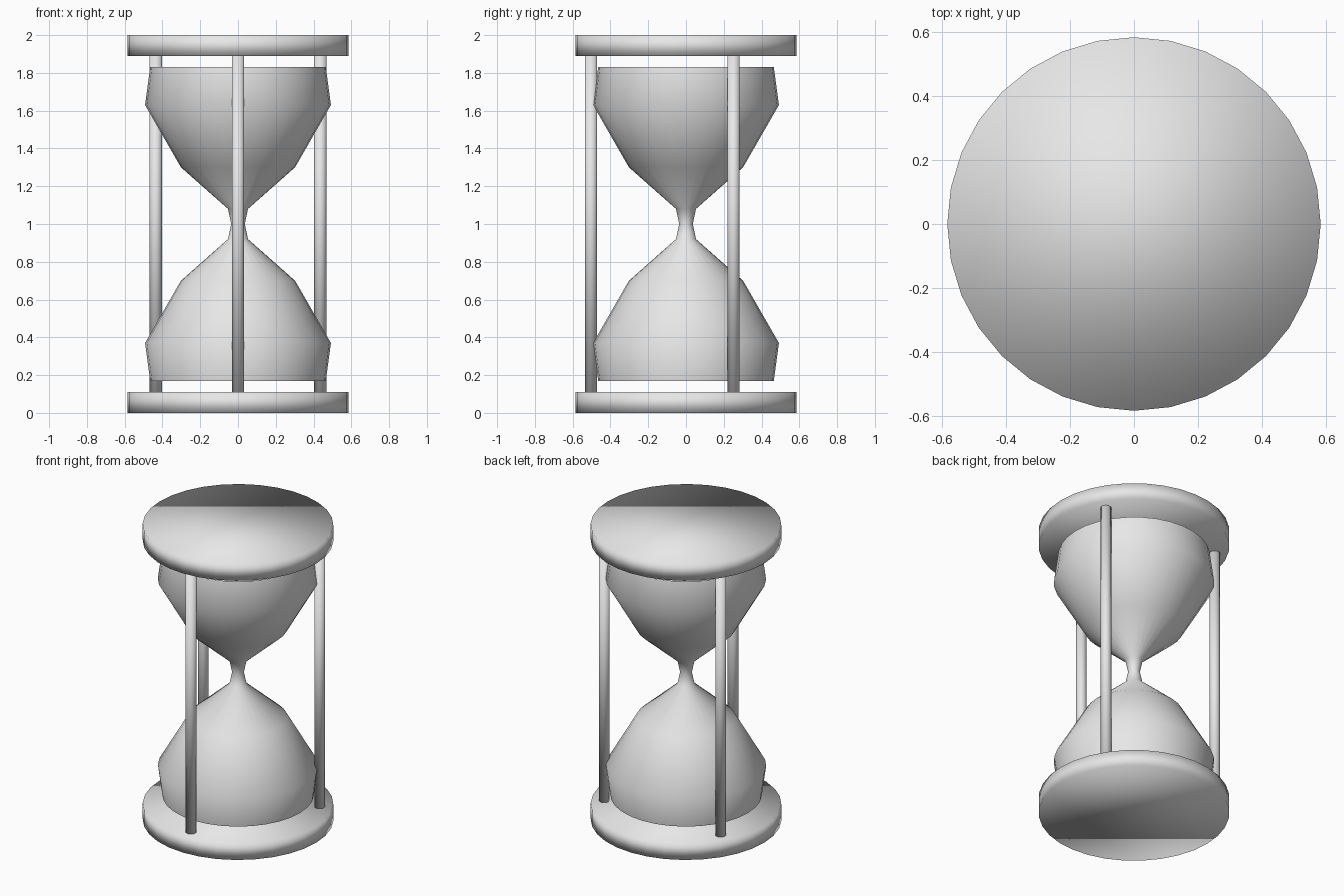
import bpy, bmesh
from math import sin, cos, pi, radians

cube = bpy.data.objects.get("Cube")
if cube:
    bpy.data.objects.remove(cube, do_unlink=True)

# One plain grey for everything
grey = bpy.data.materials.new("plain_grey")
grey.use_nodes = True
grey.diffuse_color = (0.8, 0.8, 0.8, 1)
grey.node_tree.nodes["Principled BSDF"].inputs["Base Color"].default_value = (0.8, 0.8, 0.8, 1)


def finish(name, bm):
    """Turn a bmesh into a fully smooth-shaded object."""
    bmesh.ops.recalc_face_normals(bm, faces=bm.faces)
    for face in bm.faces:
        face.smooth = True
    mesh = bpy.data.meshes.new(name)
    bm.to_mesh(mesh)
    bm.free()
    mesh.materials.append(grey)
    obj = bpy.data.objects.new(name, mesh)
    bpy.context.collection.objects.link(obj)
    return obj


def lathe(name, profile, x=0, y=0, capped=True, sides=32):
    """Revolve (radius, height) points about a vertical axis at x, y."""
    bm = bmesh.new()
    rings = []
    for r, z in profile:
        angles = [2 * pi * i / sides for i in range(sides)]
        rings.append([bm.verts.new((x + r * sin(a), y + r * cos(a), z)) for a in angles])
    for low, high in zip(rings, rings[1:]):
        for i in range(sides):
            j = (i + 1) % sides
            bm.faces.new((low[i], low[j], high[j], high[i]))
    if capped:
        bm.faces.new(rings[0])
        bm.faces.new(rings[-1])
    return finish(name, bm)


# Round end plates
PLATE_R, PLATE_H = 0.585, 0.11
lathe("bottom_plate", [(PLATE_R, 0), (PLATE_R, PLATE_H)])
lathe("top_plate", [(PLATE_R, 2 - PLATE_H), (PLATE_R, 2)])

# Glass bulbs, mirrored about the neck and open at both ends
half = [(0.465, 0.17), (0.492, 0.37), (0.302, 0.70), (0.053, 0.92)]
neck = [(0.036, 1.0)]
lathe("glass_bulbs", half + neck + [(r, 2 - z) for r, z in reversed(half)], capped=False)

# Three posts, evenly spaced, the first at the front
for label, angle in (("front", -90), ("back_left", 30), ("back_right", 150)):
    a = radians(angle)
    lathe(label + "_post", [(0.033, PLATE_H - 0.01), (0.033, 2 - PLATE_H + 0.01)],
          0.503 * cos(a), 0.503 * sin(a))
